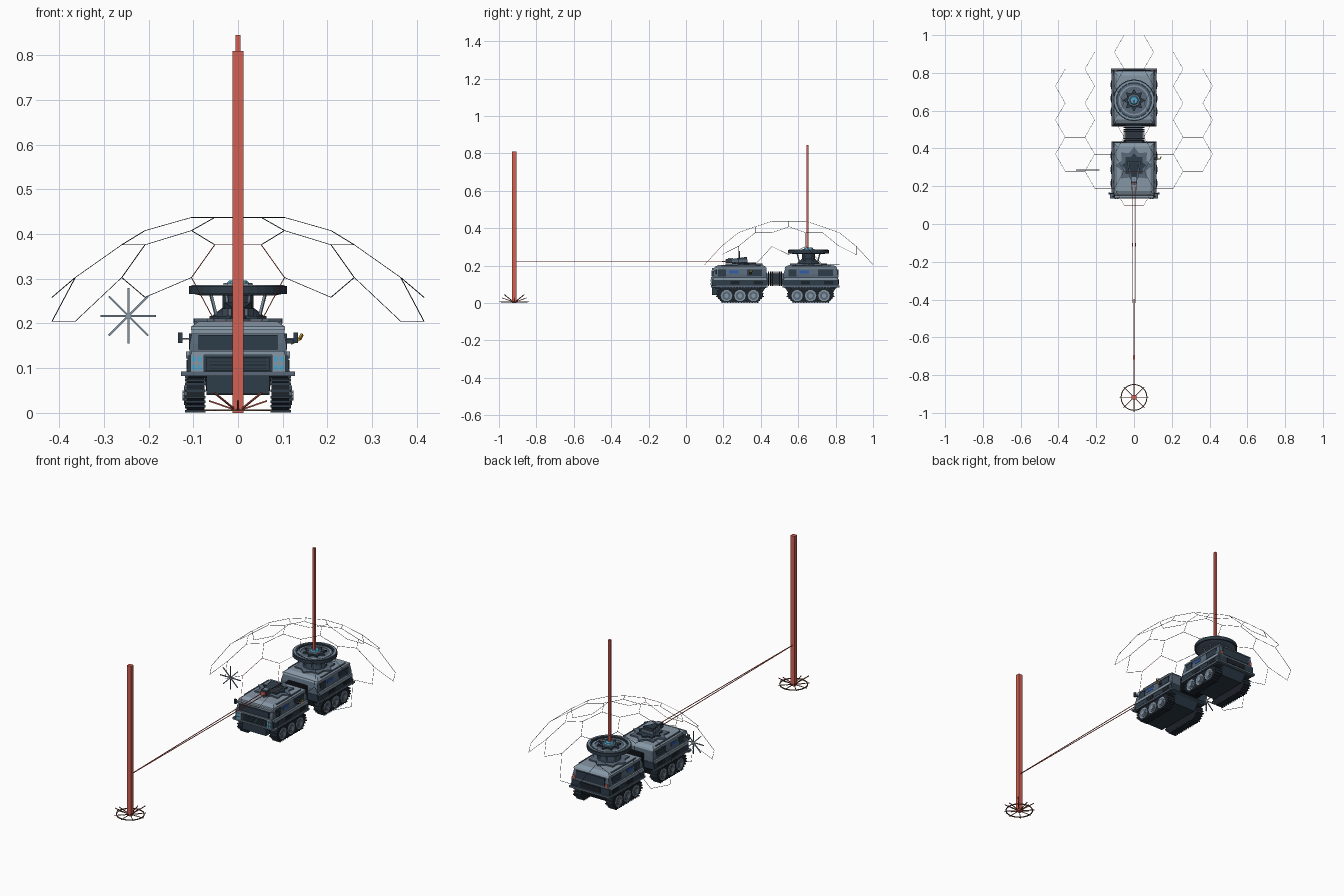
import bpy, bmesh, math
from mathutils import Vector, Matrix

if "Cube" in bpy.data.objects:
    bpy.data.objects.remove(bpy.data.objects["Cube"])

COLORS = {
    "light steel": (.24, .31, .38), "mid steel": (.10, .14, .19), "dark slate": (.027, .045, .065),
    "near black": (.012, .016, .022), "cyan glow": (.08, .38, .60), "column red": (.65, .12, .09),
    "burst rust": (.36, .07, .05), "amber": (.57, .33, .03), "window blue": (.03, .11, .40),
    "burnt brown": (.15, .075, .04)}
MATS = {}
for n, c in COLORS.items():
    MATS[n] = bpy.data.materials.new(n)
    MATS[n].diffuse_color = (*c, 1)
LIGHT, MID, DARK, BLACK, CYAN, RED, RUST, AMBER, BLUE, BROWN = COLORS


def finish(name, bm, color):
    bmesh.ops.recalc_face_normals(bm, faces=bm.faces)
    me = bpy.data.meshes.new(name)
    bm.to_mesh(me)
    bm.free()
    me.materials.append(MATS[color])
    ob = bpy.data.objects.new(name, me)
    bpy.context.collection.objects.link(ob)
    return ob


def loft(name, rings, color):
    """Skin a stack of equal-length point rings, capped at both ends."""
    bm = bmesh.new()
    vs = [[bm.verts.new(p) for p in r] for r in rings]
    n = len(vs[0])
    for a, b in zip(vs, vs[1:]):
        for i in range(n):
            bm.faces.new((a[i], a[(i + 1) % n], b[(i + 1) % n], b[i]))
    bm.faces.new(vs[0])
    bm.faces.new(vs[-1])
    return finish(name, bm, color)


def hull(name, sections, color):
    """Sections are (z, half width, y front, y back)."""
    return loft(name, [[(-w, a, z), (w, a, z), (w, b, z), (-w, b, z)] for z, w, a, b in sections], color)


def box(name, x, y, z, color):
    return loft(name, [[(x[0], y[0], k), (x[1], y[0], k), (x[1], y[1], k), (x[0], y[1], k)] for k in z], color)


def pair(name, x, y, z, color):
    box(name + "_right", x, y, z, color)
    box(name + "_left", (-x[1], -x[0]), y, z, color)


def rods(name, segs, r, color, sides=4):
    """Thin prisms along a list of segments, in one mesh."""
    bm = bmesh.new()
    for a, b in segs:
        a, b = Vector(a), Vector(b)
        d = b - a
        m = Matrix.Translation((a + b) / 2) @ d.to_track_quat('Z', 'Y').to_matrix().to_4x4() \
            @ Matrix.Rotation(math.pi / sides, 4, 'Z')
        bmesh.ops.create_cone(bm, cap_ends=True, segments=sides, radius1=r, radius2=r, depth=d.length, matrix=m)
    return finish(name, bm, color)


def circle(r, n, z, y=0, r2=None):
    """Ring of points; a second radius on odd points makes a star."""
    out = []
    for i in range(n):
        k, a = (r2 if (r2 and i % 2) else r), 2 * math.pi * i / n
        out.append((k * math.cos(a), y + k * math.sin(a), z))
    return out


def disc(name, y, profile, color, n=32):
    return loft(name, [circle(r, n, z, y) for z, r in profile], color)


def star(name, y, r, r2, z, color):
    return loft(name, [circle(r, 16, k, y, r2) for k in z], color)


def ring(name, y, r1, r2, z, color, n=32):
    bm = bmesh.new()
    rows = [[bm.verts.new(p) for p in circle(r, n, k, y)] for r, k in
            ((r1, z[0]), (r2, z[0]), (r2, z[1]), (r1, z[1]))]
    for a, b in zip(rows, rows[1:] + rows[:1]):
        for i in range(n):
            bm.faces.new((a[i], a[(i + 1) % n], b[(i + 1) % n], b[i]))
    return finish(name, bm, color)


# tracked module shared by both halves of the vehicle
def module(tag, y0, y1):
    ym = (y0 + y1) / 2
    hull(tag + "_belly", [(.04, .07, y0 + .04, y1 - .04), (.085, .075, y0 + .01, y1 - .01)], DARK)
    hull(tag + "_lower_hull", [(.078, .11, y0 + .015, y1 - .015), (.09, .115, y0, y1), (.128, .113, y0, y1)], DARK)
    hull(tag + "_upper_hull", [(.128, .108, y0 + .002, y1 - .002), (.155, .108, y0 + .004, y1 - .004),
                               (.185, .102, y0 + .014, y1 - .008)], MID)
    hull(tag + "_roof", [(.185, .105, y0 + .01, y1 - .006), (.193, .105, y0 + .014, y1 - .01),
                         (.204, .088, y0 + .035, y1 - .028)], LIGHT)
    pair(tag + "_fender", (.108, .12), (y0, y1), (.083, .093), MID)
    pair(tag + "_belt", (.106, .1165), (y0 + .006, y1 - .006), (.122, .137), LIGHT)
    for i in range(4):
        a = y0 + .035 + i * .062
        pair(f"{tag}_side_panel_{i}", (.109, .1155), (a, a + .05), (.098, .118), BLACK if i % 2 else DARK)
    pair(tag + "_side_window", (.1, .109), (y0 + .09, y0 + .14), (.157, .173), BLUE)
    pair(tag + "_side_vent", (.1, .1095), (y1 - .11, y1 - .03), (.145, .178), DARK)
    pair(tag + "_side_door", (.1, .1095), (y0 + .03, y0 + .075), (.142, .178), DARK)
    pair(tag + "_roof_rail", (.092, .098), (y0 + .05, y1 - .04), (.196, .204), MID)
    # tracks with tread bars and road wheels
    t0, t1 = ym - .125, ym + .125
    outline = [(t0 + .03, .004), (t1 - .03, .004), (t1, .035), (t1 - .005, .065),
               (t1 - .025, .08), (t0 + .025, .08), (t0 + .005, .065), (t0, .035)]
    for s, side in ((1, "right"), (-1, "left")):
        loft(f"{tag}_track_{side}", [[(s * x, a, z) for a, z in outline] for x in (.075, .115)], BLACK)
        treads = []
        for (a, za), (b, zb) in zip(outline, outline[1:] + outline[:1]):
            n = max(1, round(math.hypot(b - a, zb - za) / .015))
            for i in range(n):
                f = i / n
                p = (a + (b - a) * f, za + (zb - za) * f)
                treads.append(((s * .073, *p), (s * .119, *p)))
        rods(f"{tag}_treads_{side}", treads, .004, DARK)
        for nm, r, x, c in (("wheel", .031, .119, LIGHT), ("wheel_disc", .023, .121, MID), ("hub", .012, .124, LIGHT)):
            rods(f"{tag}_{nm}s_{side}", [((s * .1, ym + d, .039), (s * x, ym + d, .039)) for d in (-.072, 0, .072)],
                 r, c, 10)


module("front", .14, .437)
module("rear", .517, .815)

# cab face
box("windshield", (-.088, .088), (.136, .16), (.142, .174), DARK)
box("windshield_brow", (-.104, .104), (.138, .17), (.177, .187), LIGHT)
box("windshield_sill", (-.104, .104), (.134, .15), (.13, .138), LIGHT)
box("grille", (-.07, .07), (.136, .15), (.094, .125), DARK)
rods("grille_bars", [((-.064, .1355, z), (.064, .1355, z)) for z in (.1, .107, .114, .121)], .001, BLACK)
box("front_bumper", (-.128, .128), (.134, .16), (.083, .093), MID)
box("tow_plate", (-.07, .07), (.14, .18), (.042, .082), DARK)
pair("lamp_housing", (.076, .106), (.1345, .15), (.092, .132), LIGHT)
for i, x in enumerate((.081, .0935)):
    for j, z in enumerate((.096, .115)):
        pair(f"headlamp_{i}{j}", (x, x + .009), (.132, .14), (z, z + .011), CYAN)
pair("mirror_arm", (.1, .13), (.16, .164), (.164, .168), MID)
pair("mirror", (.124, .134), (.157, .167), (.156, .18), DARK)

# side tool on the right of the cab
rods("side_tool", [((.118, .345, .155), (.138, .345, .165)), ((.138, .345, .165), (.143, .355, .175))], .004, AMBER)
box("side_tool_mount", (.1, .125), (.338, .352), (.155, .165), DARK)

# bellows joint
for i in range(8):
    a = .437 + i * .01
    box(f"bellows_rib_{i}", (-.056, .056), (a + .001, a + .007), (.092, .168), BLACK)
box("bellows_core", (-.045, .045), (.42, .53), (.1, .158), MID)

# emitter turret on the front module
star("turret_base_star", .31, .098, .07, (.2, .211), MID)
star("turret_inner_star", .31, .064, .048, (.211, .217), DARK)
loft("turret_body", [[(-.022, .245, z), (.022, .245, z), (.036, .33, z), (-.036, .33, z)] for z in (.217, .234)], MID)
loft("turret_top", [[(-.016, .255, z), (.016, .255, z), (.03, .325, z + d), (-.03, .325, z + d)]
                    for z, d in ((.232, 0), (.237, .01))], DARK)
box("turret_barrel", (-.016, .016), (.215, .26), (.213, .236), DARK)
box("emitter_lens", (-.013, .013), (.21, .216), (.215, .234), RED)
box("barrel_cap", (-.012, .012), (.225, .25), (.235, .241), LIGHT)

# converging beam strands
rods("beam", [((s * .011, .235, .222), (s * .0008, -.915, .22)) for s in (-1, 1)], .002, RED)

# antenna dish on the rear module
Y = .655
star("dish_base_star", Y, .1, .078, (.2, .211), MID)
disc("dish_pedestal", Y, [(.211, .06), (.22, .055), (.235, .035), (.266, .035)], DARK, 16)
octants = [math.pi / 4 * i for i in range(8)]
rods("dish_struts", [((.05 * math.cos(a), Y + .05 * math.sin(a), .208), (.066 * math.cos(a), Y + .066 * math.sin(a), .266))
                     for a in [o + .39 for o in octants]], .004, LIGHT)
disc("dish_plate", Y, [(.263, .085), (.267, .104), (.277, .104)], MID)
ring("dish_rim", Y, .088, .11, (.266, .284), DARK)
ring("dish_rim_cap", Y, .096, .104, (.284, .2865), LIGHT)
rods("dish_rim_lights", [((.09 * math.cos(a), Y + .09 * math.sin(a), .2845), (.095 * math.cos(a), Y + .095 * math.sin(a), .2845))
                         for a in octants + [o + .39 for o in octants]], .0025, CYAN)
ring("dish_inner_ring", Y, .072, .08, (.277, .28), LIGHT)
star("dish_center_star", Y, .06, .038, (.277, .285), DARK)
disc("dish_hub", Y, [(.285, .034), (.29, .032)], LIGHT, 8)
disc("dish_core", Y, [(.289, .026), (.296, .02)], CYAN, 8)
box("mast", (-.006, .006), (Y - .012, Y), (.28, .845), RED)

# rear end details
box("rear_door", (-.06, .06), (.806, .8175), (.098, .125), BLACK)
box("rear_hatch", (-.085, .085), (.8, .8145), (.138, .18), DARK)
box("rear_bumper", (-.122, .122), (.8, .822), (.083, .093), MID)
pair("tail_lamp", (.09, .102), (.8, .8155), (.136, .152), RED)

# target column with scorched ring and burst
C = -.918
box("target_column", (-.0125, .0125), (C - .0115, C + .0115), (0, .81), RED)
ring("scorch_ring", C, .066, .071, (.004, .008), BROWN, 24)
rods("scorch_spokes", [((0, C, .006), (.078 * math.cos(a), C + .078 * math.sin(a), .006)) for a in octants], .002, BROWN)
rods("burst_spikes", [((.01 * math.cos(a), C + .01 * math.sin(a), .008),
                       ((.065 + .01 * (i % 2)) * math.cos(a), C + (.065 + .01 * (i % 2)) * math.sin(a), .027 + .018 * (i % 2)))
                      for i, a in enumerate(octants)], .0025, RUST)

# floating eight-ray spark
rods("spark", [((-.245, .286, .217), (-.245 + .062 * math.cos(a), .286, .217 + .062 * math.sin(a))) for a in octants],
     .003, LIGHT)

# hexagonal shield dome: flat hex grid lifted onto an ellipsoid, the struck cell glowing
R, edges, struck = .104, {}, {}
for q in range(-2, 3):
    for k in range(-2, 3):
        if abs(q + k) > 2:
            continue
        cx, cy = 1.5 * R * q, math.sqrt(3) * R * (k + q / 2)
        pts = []
        for i in range(6):
            x, y = cx + R * math.cos(i * math.pi / 3), cy + R * math.sin(i * math.pi / 3)
            pts.append((x, y + .55, math.sqrt(.1994 - .766 * (x * x + y * y))))
        for a, b in zip(pts, pts[1:] + pts[:1]):
            key = tuple(round((u + v) * 500) for u, v in zip(a, b))
            (struck if (q, k) == (0, -2) else edges)[key] = (a, b)
rods("shield_dome", [e for key, e in edges.items() if key not in struck], .001, DARK)
rods("struck_cell", list(struck.values()), .001, RED)

for m in bpy.data.materials:
    if m.users and not m.is_grease_pencil:
        m.use_nodes = True
        m.node_tree.nodes["Principled BSDF"].inputs["Base Color"].default_value = m.diffuse_color
